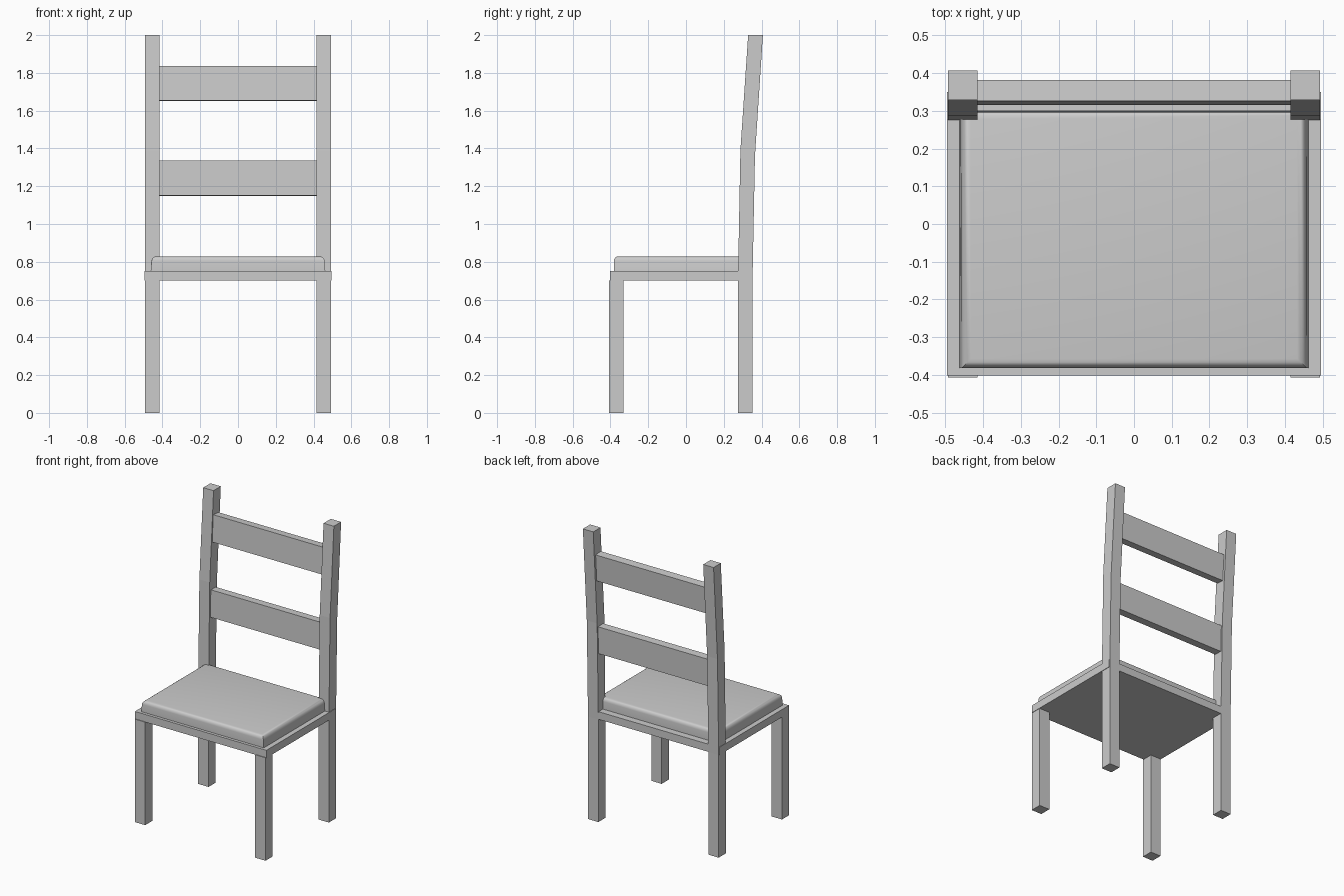
import bpy, bmesh

if "Cube" in bpy.data.objects:
    bpy.data.objects.remove(bpy.data.objects["Cube"])


def extrude_profile(name, profile, x0, x1):
    """Solid made by sweeping a (y, z) outline from x0 to x1."""
    bm = bmesh.new()
    face = bm.faces.new([bm.verts.new((x0, y, z)) for y, z in profile])
    ext = bmesh.ops.extrude_face_region(bm, geom=[face])
    verts = [v for v in ext["geom"] if isinstance(v, bmesh.types.BMVert)]
    bmesh.ops.translate(bm, verts=verts, vec=(x1 - x0, 0, 0))
    bmesh.ops.recalc_face_normals(bm, faces=bm.faces)
    mesh = bpy.data.meshes.new(name)
    bm.to_mesh(mesh)
    bm.free()
    obj = bpy.data.objects.new(name, mesh)
    bpy.context.collection.objects.link(obj)
    return obj


def rect(y0, y1, z0, z1):
    return [(y0, z0), (y1, z0), (y1, z1), (y0, z1)]


# Legs: straight in front, tall bent posts behind
OUT, IN = 0.493, 0.415
post = [(0.275, 0), (0.352, 0), (0.352, 0.70), (0.365, 1.36), (0.407, 2.0),
        (0.329, 2.0), (0.288, 1.39), (0.275, 0.70)]
for side, s in (("left", -1), ("right", 1)):
    x0, x1 = sorted((s * IN, s * OUT))
    extrude_profile("front_leg_" + side, rect(-0.407, -0.33, 0, 0.702), x0, x1)
    extrude_profile("back_post_" + side, post, x0, x1)

# Seat board
extrude_profile("seat_board", rect(-0.402, 0.35, 0.70, 0.752), -0.496, 0.496)

# Cushion with slightly drawn-in, rounded top edges
cushion = extrude_profile("seat_cushion", rect(-0.382, 0.303, 0.752, 0.829), -0.462, 0.462)
bm = bmesh.new()
bm.from_mesh(cushion.data)
top = [v for v in bm.verts if v.co.z > 0.8]
for v in top:
    v.co.x *= 0.99
edges = [e for e in bm.edges if all(v in top for v in e.verts)]
bmesh.ops.bevel(bm, geom=edges, offset=0.025, segments=4, profile=0.5, affect='EDGES')
bm.to_mesh(cushion.data)
bm.free()
bpy.context.view_layer.objects.active = cushion
cushion.select_set(True)
bpy.ops.object.shade_smooth_by_angle()

# Back rails, leaning with the posts
rails = {
    "lower_back_rail": [(0.295, 1.15), (0.350, 1.148), (0.355, 1.333), (0.300, 1.335)],
    "upper_back_rail": [(0.315, 1.655), (0.369, 1.651), (0.381, 1.833), (0.326, 1.837)],
}
for name, profile in rails.items():
    extrude_profile(name, profile, -IN - 0.005, IN + 0.005)
